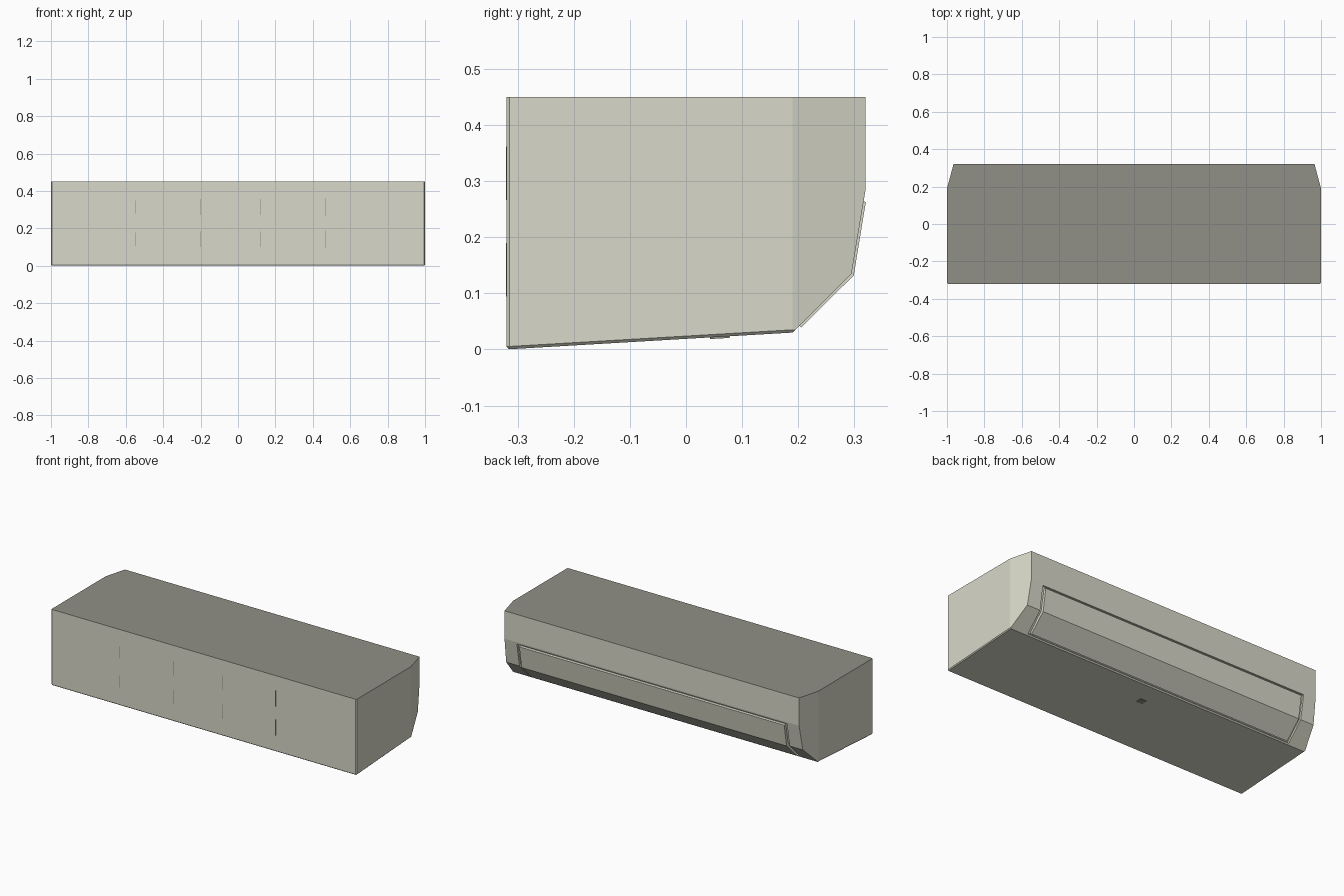
import bpy, bmesh, math

if "Cube" in bpy.data.objects:
    bpy.data.objects.remove(bpy.data.objects["Cube"])


def material(name, rgb):
    m = bpy.data.materials.new(name)
    m.diffuse_color = (*rgb, 1)
    m.use_nodes = True
    m.node_tree.nodes["Principled BSDF"].inputs["Base Color"].default_value = m.diffuse_color
    return m


SHELL = material("warm_white", (0.69, 0.69, 0.585))
DARK = material("warm_grey", (0.285, 0.28, 0.24))


def make_object(name, bm, *mats):
    bmesh.ops.recalc_face_normals(bm, faces=bm.faces)
    me = bpy.data.meshes.new(name)
    bm.to_mesh(me)
    bm.free()
    for m in mats:
        me.materials.append(m)
    ob = bpy.data.objects.new(name, me)
    bpy.context.collection.objects.link(ob)
    return ob


def loft(profile, half_width, ends):
    """Stretch a (y, z) profile across x; ends lists the index loops capping it."""
    bm = bmesh.new()
    rows = [[bm.verts.new((s * half_width(y), y, z)) for y, z in profile] for s in (-1, 1)]
    n = len(profile)
    for i in range(n):
        j = (i + 1) % n
        bm.faces.new((rows[0][i], rows[0][j], rows[1][j], rows[1][i]))
    for row in rows:
        for loop in ends:
            bm.faces.new([row[i] for i in loop])
    return bm


def box(name, loc, size, mat, tilt=0):
    bm = bmesh.new()
    bmesh.ops.create_cube(bm, size=1)
    bmesh.ops.scale(bm, verts=bm.verts, vec=size)
    ob = make_object(name, bm, mat)
    ob.location = loc
    ob.rotation_euler.x = tilt
    return ob


# Main casing, its ends tapering in past y = 0.19
profile = [(-0.32, 0.0), (0.19, 0.03), (0.295, 0.135), (0.32, 0.285),
           (0.32, 0.45), (0.19, 0.45), (-0.32, 0.45)]
bm = loft(profile, lambda y: 1 - 0.27 * max(0, y - 0.19), [(0, 1, 5, 6), (1, 2, 3, 4, 5)])
rim = []
for e in bm.edges:
    a, b = (v.co for v in e.verts)
    along_x = a.x * b.x < 0
    wall_corner = a.y < -0.3 and b.y < -0.3 and (not along_x or a.z < 0.1)
    floor_edge = a.z < 0.1 and b.z < 0.1 and not along_x
    if wall_corner or floor_edge:
        rim.append(e)
bmesh.ops.bevel(bm, geom=rim, offset=0.005, segments=1, affect='EDGES')
bm.normal_update()
for f in bm.faces:
    if f.calc_center_median().z > 0.445:
        f.material_index = 1
casing = make_object("casing", bm, SHELL, DARK)

# Recess for the outlet flap
cut = [(0.188, 0.047), (0.206, 0.027), (0.33, 0.12), (0.345, 0.275), (0.308, 0.275), (0.283, 0.142)]
caps = [(0, 1, 2, 5), (5, 2, 3, 4)]
cutter = make_object("flap_recess_cutter", loft(cut, lambda y: 0.885, caps), SHELL)
cutter.hide_render = True
cutter.hide_set(True)
mod = casing.modifiers.new("recess", 'BOOLEAN')
mod.object = cutter
mod.operation = 'DIFFERENCE'
mod.solver = 'EXACT'

# Outlet flap, folded to follow the casing and slightly proud of it
flap = [(0.196, 0.049), (0.205, 0.039), (0.299, 0.132), (0.3205, 0.263), (0.305, 0.265), (0.281, 0.144)]
make_object("outlet_flap", loft(flap, lambda y: 0.868, caps), SHELL)

# Sensor window under the casing
box("sensor_window", (0, 0.06, 0.0215), (0.04, 0.035, 0.004), DARK, math.atan2(0.03, 0.51))

# Narrow mounting slots on the wall side
for x, height in ((-0.55, 0.07), (-0.2, 0.085), (0.12, 0.085), (0.47, 0.095)):
    for z in (0.142, 0.314):
        box("mounting_slot", (x, -0.3195, z), (0.003, 0.002, height), DARK)
